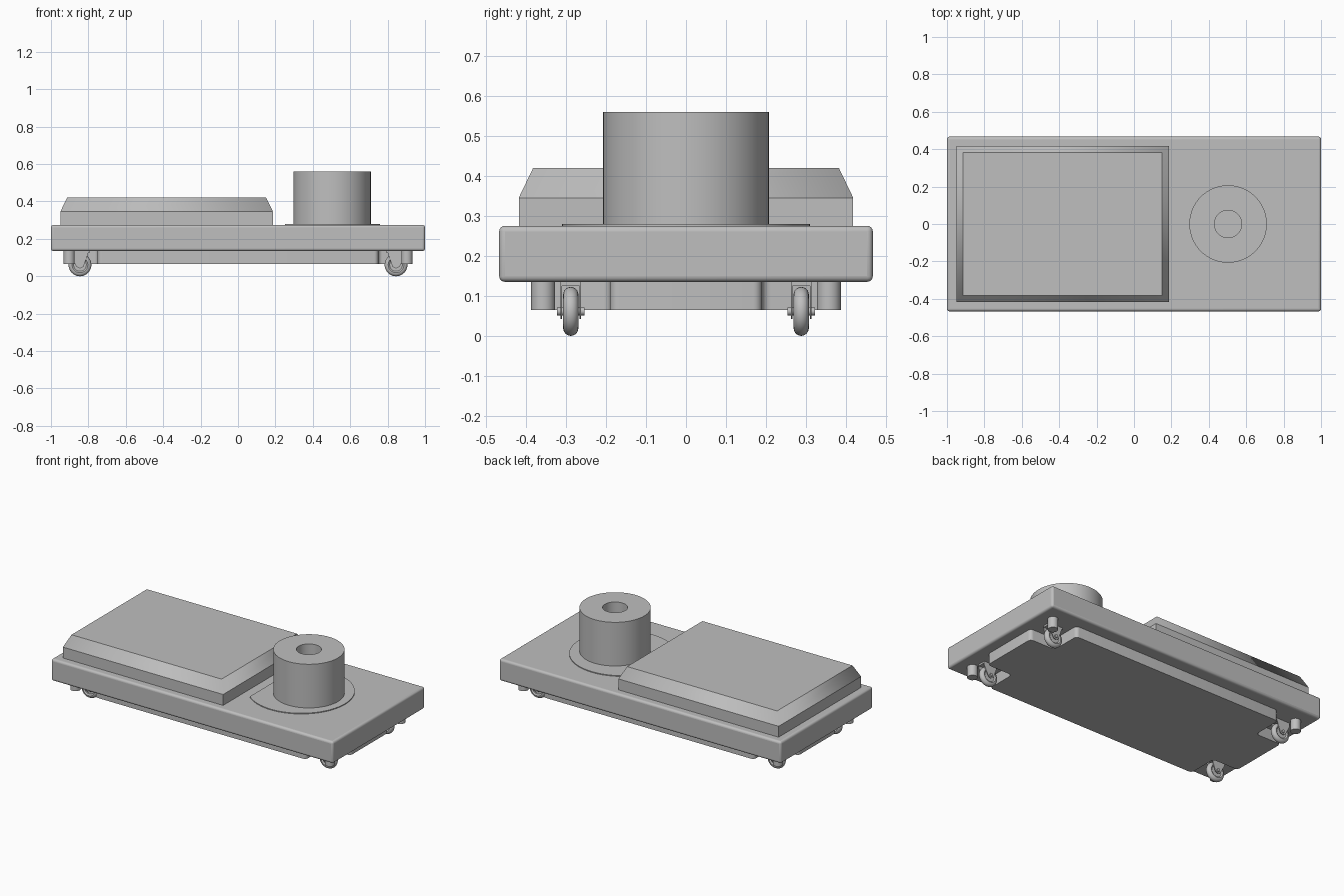
import bpy, bmesh, math
from mathutils import Matrix, Vector

cube = bpy.data.objects.get("Cube")
if cube:
    bpy.data.objects.remove(cube, do_unlink=True)

grey = bpy.data.materials.new("light_grey")
grey.use_nodes = True
color = (0.52, 0.52, 0.52, 1)
grey.diffuse_color = color
grey.node_tree.nodes["Principled BSDF"].inputs["Base Color"].default_value = color


def finish(name, bm, matrix=None):
    bmesh.ops.remove_doubles(bm, verts=bm.verts, dist=1e-5)
    if matrix:
        bm.transform(matrix)
    bmesh.ops.recalc_face_normals(bm, faces=bm.faces)
    mesh = bpy.data.meshes.new(name)
    bm.to_mesh(mesh)
    bm.free()
    mesh.materials.append(grey)
    obj = bpy.data.objects.new(name, mesh)
    bpy.context.collection.objects.link(obj)
    bpy.ops.object.select_all(action="DESELECT")
    obj.select_set(True)
    bpy.context.view_layer.objects.active = obj
    bpy.ops.object.shade_smooth_by_angle(angle=math.radians(35))
    return obj


def prism(name, outline, low, high, rounding=0, matrix=None):
    """Extrude an outline upwards, optionally rounding its upright edges."""
    bm = bmesh.new()
    face = bm.faces.new([bm.verts.new((x, y, low)) for x, y in outline])
    made = bmesh.ops.extrude_face_region(bm, geom=[face])["geom"]
    top = [v for v in made if isinstance(v, bmesh.types.BMVert)]
    bmesh.ops.translate(bm, verts=top, vec=(0, 0, high - low))
    if rounding:
        upright = [e for e in bm.edges if abs(e.verts[0].co.z - e.verts[1].co.z) > 1e-4]
        bmesh.ops.bevel(bm, geom=upright, offset=rounding, segments=5,
                        profile=0.5, affect="EDGES")
    return finish(name, bm, matrix)


def lathe(name, profile, matrix, steps=64):
    """Revolve (radius, height) points around z."""
    bm = bmesh.new()
    verts = [bm.verts.new((r, 0, z)) for r, z in profile]
    edges = [bm.edges.new(pair) for pair in zip(verts, verts[1:])]
    bmesh.ops.spin(bm, geom=verts + edges, cent=(0, 0, 0), axis=(0, 0, 1),
                   angle=math.tau, steps=steps)
    return finish(name, bm, matrix)


def rectangle(x0, x1, y0, y1):
    return [(x0, y0), (x1, y0), (x1, y1), (x0, y1)]


# Main slab with softened edges
base = prism("base_slab", rectangle(-1, 1, -0.467, 0.467), 0.135, 0.275)
bevel = base.modifiers.new("soft_edges", "BEVEL")
bevel.width = 0.014
bevel.segments = 4

# Motor housing: straight walls below a chamfered top
housing = prism("housing", rectangle(-0.95, 0.187, -0.418, 0.418), 0.27, 0.345)
bm = bmesh.new()
bm.from_mesh(housing.data)
top = max(bm.faces, key=lambda f: f.calc_center_median().z)
bmesh.ops.inset_region(bm, faces=[top], thickness=0.051, depth=0)
bmesh.ops.translate(bm, verts=top.verts, vec=(0, 0, 0.075))
bm.to_mesh(housing.data)
bm.free()

# Thin round plate with one side cut straight
radius, centre_x, cut_x = 0.31, 0.45, 0.25
limit = math.acos((cut_x - centre_x) / radius)
arc = [-limit + 2 * limit * i / 64 for i in range(65)]
prism("turntable_plate", [(centre_x + radius * math.cos(a), radius * math.sin(a)) for a in arc],
      0.27, 0.28)

# Hollow drum
lathe("drum", [(0, 0.285), (0.073, 0.285), (0.073, 0.56), (0.207, 0.56), (0.207, 0.272), (0, 0.272)],
      Matrix.Translation((0.503, 0, 0)), 96)

# Lower tray, notched at the corners for the casters
quarter = [(0.93, 0.19), (0.75, 0.19), (0.75, 0.383)]
tray = quarter + [(-x, y) for x, y in reversed(quarter)]
tray += [(-x, -y) for x, y in tray]
prism("lower_tray", tray, 0.065, 0.14, 0.022)

# Casters and levelling feet at the four corners
tyre = [(0.042 + 0.019 * math.cos(a), 0.019 * math.sin(a))
        for a in [math.radians(-90 + 15 * i) for i in range(13)]]
wheel_profile = [(0, -0.013), (0.034, -0.013)] + tyre + [(0.034, 0.013), (0, 0.013)]
fork_outline = [(-0.05, 0.14), (0.05, 0.14), (0.05, 0.11), (0.018, 0.05),
                (0, 0.042), (-0.018, 0.05)]
turn = Matrix.Rotation(math.radians(90), 4, "X")
for sx, side in ((-1, "right"), (1, "left")):
    for sy, end in ((-1, "front"), (1, "back")):
        label = f"{end}_{side}"
        place = Matrix.Translation((sx * 0.845, sy * 0.288, 0))
        axle = place @ Matrix.Translation((0, 0, 0.061)) @ turn
        lathe(f"wheel_{label}", wheel_profile, axle, 40)
        lathe(f"axle_{label}", [(0, -0.034), (0.01, -0.034), (0.01, 0.034), (0, 0.034)], axle, 16)
        outline = [(sx * x, z) for x, z in fork_outline]
        for k, offset in enumerate((-0.026, 0.022)):
            prism(f"fork_{label}_{k + 1}", outline, offset, offset + 0.004, matrix=place @ turn)
        prism(f"fork_top_{label}", rectangle(-0.05, 0.05, -0.026, 0.026), 0.124, 0.14, matrix=place)
        lathe(f"foot_{label}", [(0, 0.065), (0.03, 0.065), (0.03, 0.14), (0, 0.14)],
              Matrix.Translation((sx * 0.903, sy * 0.357, 0)), 32)
